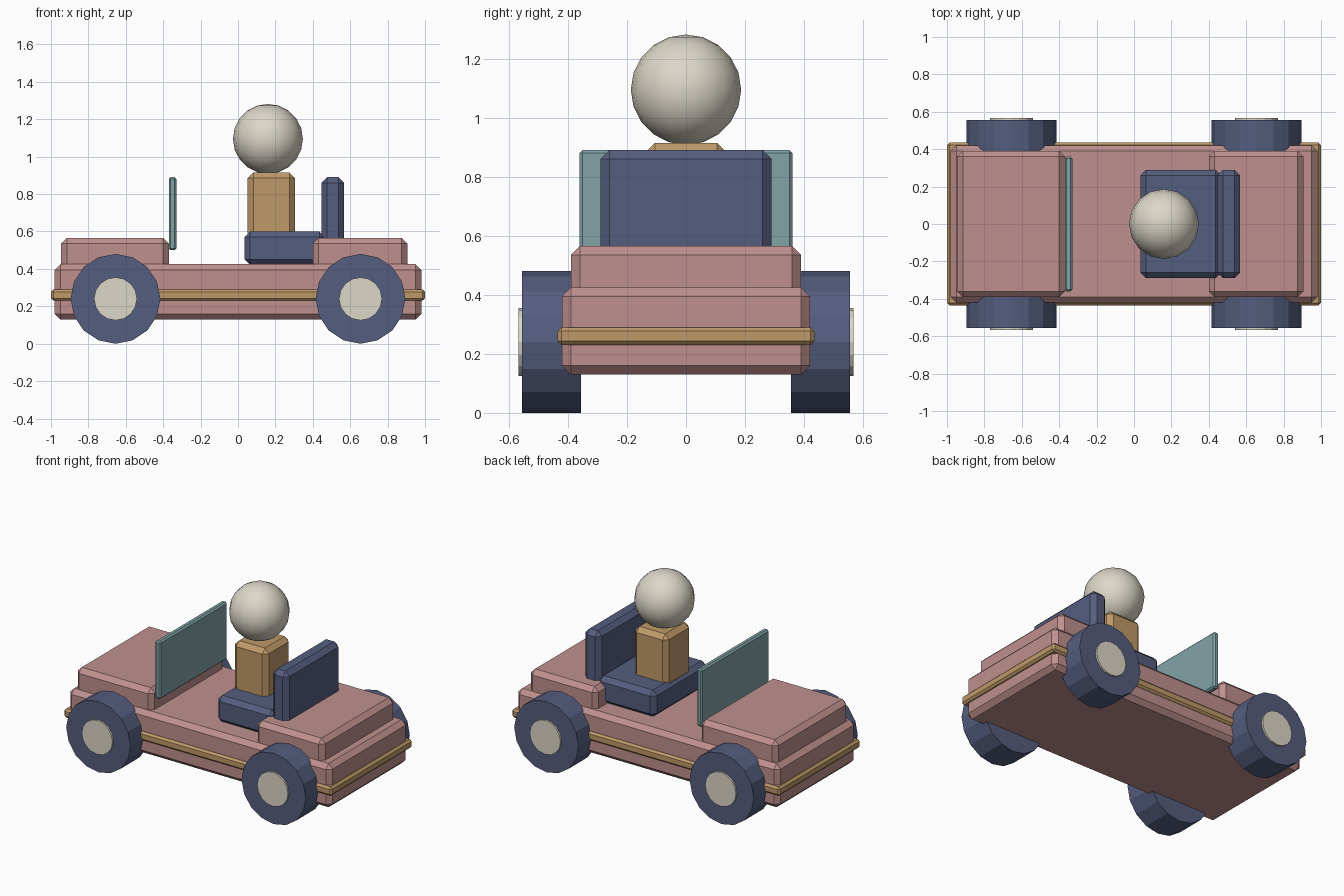
import bpy
from math import radians

cube = bpy.data.objects.get("Cube")
if cube:
    bpy.data.objects.remove(cube, do_unlink=True)


def material(name, rgb):
    m = bpy.data.materials.new(name)
    m.use_nodes = True
    color = (*rgb, 1)
    m.diffuse_color = color
    m.node_tree.nodes["Principled BSDF"].inputs["Base Color"].default_value = color
    return m


pink = material("dusty pink", (0.52, 0.28, 0.27))
navy = material("slate navy", (0.09, 0.11, 0.21))
tan = material("warm tan", (0.52, 0.32, 0.14))
teal = material("soft teal", (0.22, 0.37, 0.39))
cream = material("cream", (0.72, 0.68, 0.58))


def block(name, mat, x, y, z, chamfer):
    """Chamfered box spanning x and z ranges, symmetric across y."""
    bpy.ops.mesh.primitive_cube_add(
        size=1, location=((x[0] + x[1]) / 2, 0, (z[0] + z[1]) / 2))
    ob = bpy.context.object
    ob.name = name
    ob.scale = (x[1] - x[0], 2 * y, z[1] - z[0])
    bpy.ops.object.transform_apply(location=False, rotation=False, scale=True)
    bev = ob.modifiers.new("chamfer", 'BEVEL')
    bev.width = chamfer
    bev.segments = 1
    ob.data.materials.append(mat)


def disc(name, mat, x, y, z, radius, depth, sides):
    """Upright cylinder with its axle along y."""
    bpy.ops.mesh.primitive_cylinder_add(
        vertices=sides, radius=radius, depth=depth,
        location=(x, y, z), rotation=(radians(90), 0, 0))
    ob = bpy.context.object
    ob.name = name
    ob.data.materials.append(mat)
    return ob


# Bodywork
block("chassis", pink, (-0.98, 0.98), 0.42, (0.13, 0.425), 0.03)
block("side_trim", tan, (-1.0, 1.0), 0.435, (0.23, 0.29), 0.013)
block("hood", pink, (-0.945, -0.37), 0.39, (0.36, 0.565), 0.03)
block("rear_deck", pink, (0.40, 0.905), 0.39, (0.36, 0.565), 0.03)
block("windshield", teal, (-0.37, -0.33), 0.36, (0.50, 0.89), 0.01)

# Seat and driver
block("seat", navy, (0.035, 0.465), 0.29, (0.42, 0.60), 0.03)
block("seat_back", navy, (0.447, 0.567), 0.29, (0.43, 0.89), 0.03)
block("driver_torso", tan, (0.052, 0.305), 0.135, (0.56, 0.915), 0.03)
bpy.ops.mesh.primitive_uv_sphere_add(
    segments=16, ring_count=10, radius=0.187, location=(0.16, 0, 1.095))
head = bpy.context.object
head.name = "driver_head"
head.data.materials.append(cream)
bpy.ops.object.shade_smooth()

# Wheels with hubs at the four corners
for end, x in (("front", -0.655), ("rear", 0.655)):
    for side, s in (("right", -1), ("left", 1)):
        disc(f"{end}_{side}_wheel", navy, x, s * 0.455, 0.24, 0.24, 0.2, 16)
        disc(f"{end}_{side}_hub", cream, x, s * 0.465, 0.24, 0.115, 0.205, 16)
